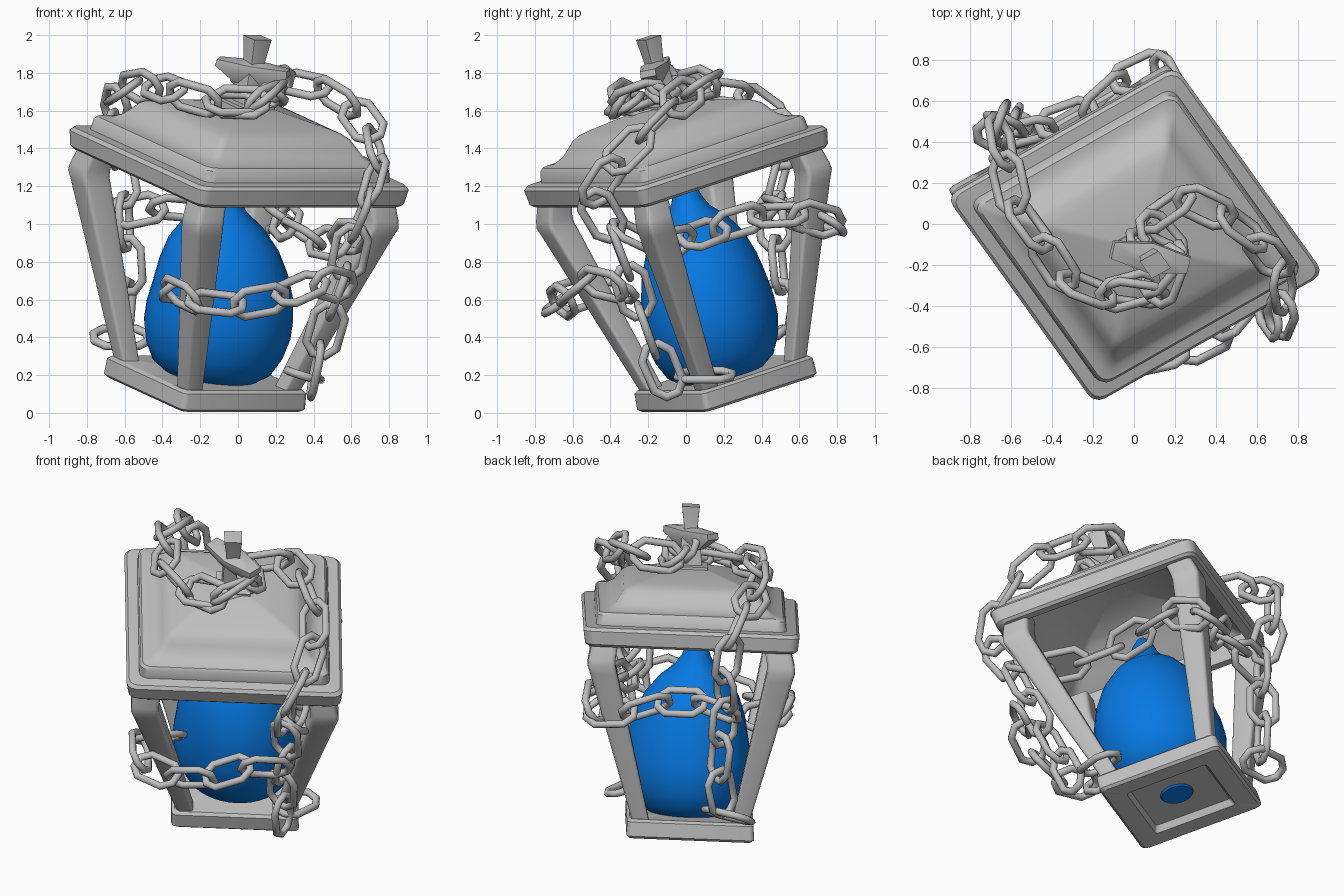
import bpy, bmesh, math
from mathutils import Vector, Matrix

if "Cube" in bpy.data.objects:
    bpy.data.objects.remove(bpy.data.objects["Cube"])


def mat(name, c):
    m = bpy.data.materials.new(name)
    m.diffuse_color = (*c, 1)
    m.use_nodes = True
    m.node_tree.nodes["Principled BSDF"].inputs["Base Color"].default_value = m.diffuse_color
    return m


METAL = mat("grey_metal", (0.52, 0.52, 0.52))
BLUE = mat("blue_glass", (0.002, 0.19, 0.76))

# tilted, slightly skewed lantern frame: u, v across, w along the lantern axis
U = Vector((0.880, 0.500, 0.0))
V = Vector((-0.570, 0.795, 0.262))
W = Vector((0.145, -0.214, 0.965))
O = Vector((-0.180, 0.220, 0.10))
M = Matrix((U, V, W)).transposed().to_4x4()
M.translation = O


def finish(bm, name, material, matrix=None, angle=35):
    bmesh.ops.recalc_face_normals(bm, faces=bm.faces)
    if matrix:
        bm.transform(matrix)
    me = bpy.data.meshes.new(name)
    bm.to_mesh(me)
    bm.free()
    ob = bpy.data.objects.new(name, me)
    bpy.context.collection.objects.link(ob)
    me.materials.append(material)
    bpy.ops.object.select_all(action='DESELECT')
    ob.select_set(True)
    bpy.context.view_layer.objects.active = ob
    bpy.ops.object.shade_smooth_by_angle(angle=math.radians(angle))
    return ob


def skin(bm, rings, closed=False):
    """Join vertex rings with quads; cap the ends unless closed."""
    vs = [[bm.verts.new(p) for p in r] for r in rings]
    n = len(vs[0])
    for k in range(len(vs) if closed else len(vs) - 1):
        a, b = vs[k], vs[(k + 1) % len(vs)]
        for i in range(n):
            j = (i + 1) % n
            bm.faces.new((a[i], a[j], b[j], b[i]))
    if not closed:
        bm.faces.new(vs[0])
        bm.faces.new(vs[-1])


def square(h, t, r, cx=0, cy=0):
    """Rounded square ring of half size h at height t."""
    pts = []
    for q in range(4):
        for s in range(4):
            a = math.pi / 2 * (q + s / 3)
            c = math.pi / 4 + q * math.pi / 2
            d = (h - r) * math.sqrt(2)
            pts.append(Vector((cx + d * math.cos(c) + r * math.cos(a),
                               cy + d * math.sin(c) + r * math.sin(a), t)))
    return pts


def square_loft(name, prof, round_=0.1):
    bm = bmesh.new()
    skin(bm, [square(h, t, h * round_) for h, t in prof])
    return finish(bm, name, METAL, M)


# roof shell: hollow underside, rim, ledge, curved slope and shallow top
square_loft("roof", [(0.06, 1.55), (0.31, 1.49), (0.38, 1.44), (0.46, 1.36), (0.54, 1.29),
                     (0.56, 1.19), (0.61, 1.19), (0.625, 1.205),
                     (0.635, 1.285), (0.62, 1.305), (0.56, 1.31), (0.553, 1.37),
                     (0.54, 1.385), (0.495, 1.39), (0.45, 1.42), (0.42, 1.46),
                     (0.395, 1.495), (0.365, 1.515), (0.32, 1.53), (0.06, 1.595)], 0.09)

# base with a recess below
square_loft("base", [(0.23, 0.04), (0.25, 0.0), (0.36, 0.0), (0.375, 0.015),
                     (0.372, 0.10), (0.355, 0.115), (0.05, 0.115)], 0.08)

# four corner posts, widening upwards and kinked at the top
for name, sx, sy in (("left_post", -1, 1), ("front_post", -1, -1),
                     ("right_post", 1, -1), ("back_post", 1, 1)):
    bm = bmesh.new()
    skin(bm, [square(h, t, h * 0.3, sx * c, sy * c) for c, h, t in
              ((0.292, 0.05, 0.10), (0.515, 0.08, 1.02), (0.528, 0.082, 1.07),
               (0.526, 0.08, 1.11), (0.50, 0.075, 1.24))])
    finish(bm, name, METAL, M)

# finial: foot plate, neck, pointed cross bar, tip
square_loft("finial_neck", [(0.10, 1.56), (0.10, 1.60), (0.065, 1.605),
                            (0.055, 1.78)], 0.04)
square_loft("finial_tip", [(0.040, 1.76), (0.040, 1.83), (0.052, 1.955)], 0.06)
bm = bmesh.new()
skin(bm, [[Vector((x * s, y * s, t)) for x, y in
           ((-0.185, -0.045), (0, -0.08), (0.185, -0.045), (0.185, 0.045), (0, 0.08), (-0.185, 0.045))]
          for s, t in ((0.45, 1.70), (1.0, 1.775), (0.97, 1.81), (0.4, 1.825))])
finish(bm, "finial_bar", METAL, M @ Matrix.Rotation(-math.pi / 4, 4, 'Z'))

# teardrop glass bulb, its neck leaning slightly back to the left
bm = bmesh.new()
prof = [(0.09, 0.03), (0.12, 0.075), (0.22, 0.10), (0.30, 0.16), (0.345, 0.25), (0.370, 0.36),
        (0.370, 0.46), (0.353, 0.58), (0.325, 0.70), (0.278, 0.82), (0.20, 0.93),
        (0.12, 1.00), (0.085, 1.06), (0.062, 1.13), (0.03, 1.18)]
rings = []
for r, t in prof:
    s = -0.012 + 0.05 * max(0, (t - 0.6) / 0.5)
    rings.append([Vector((r * math.cos(a) - s, r * math.sin(a) + s, t)) for a in
                  [math.tau * i / 40 for i in range(40)]])
skin(bm, rings)
finish(bm, "glass_bulb", BLUE, M, 50)


# chain links: stretched octagons of round wire
def add_link(bm, mx, L=0.142, H=0.082, wire=0.022, sides=8):
    path = [Vector(p) for p in ((L, -0.034, 0), (L, 0.034, 0), (0.085, H, 0), (-0.085, H, 0),
                                (-L, 0.034, 0), (-L, -0.034, 0), (-0.085, -H, 0), (0.085, -H, 0))]
    rings = []
    for i, p in enumerate(path):
        d0 = (p - path[i - 1]).normalized()
        d1 = (path[(i + 1) % 8] - p).normalized()
        d = (d0 + d1).normalized()
        side = Vector((d.y, -d.x, 0)) / d.dot(d1)
        rings.append([mx @ (p + wire * (math.cos(a) * side + math.sin(a) * Vector((0, 0, 1))))
                      for a in [math.tau * k / sides for k in range(sides)]])
    skin(bm, rings, True)


def spline(pts, steps=24):
    p = [Vector(q) for q in pts]
    p = [2 * p[0] - p[1]] + p + [2 * p[-1] - p[-2]]
    out = []
    for i in range(1, len(p) - 2):
        a, b, c, d = p[i - 1:i + 3]
        for s in range(steps):
            t = s / steps
            out.append(0.5 * (2 * b + (c - a) * t + (2 * a - 5 * b + 4 * c - d) * t * t
                              + (3 * b - a - 3 * c + d) * t ** 3))
    return out + [p[-2]]


def chain(name, pts, pitch=0.225, roll=0.6):
    path = spline(pts)
    total = sum((b - a).length for a, b in zip(path, path[1:]))
    pitch = total / round(total / pitch) * 0.998
    marks, acc = [path[0]], 0
    for a, b in zip(path, path[1:]):
        acc += (b - a).length
        if acc >= pitch:
            marks.append(b)
            acc -= pitch
    bm = bmesh.new()
    for i, (a, b) in enumerate(zip(marks, marks[1:])):
        x = (b - a).normalized()
        ref = Vector((0, 0, 1)) if abs(x.z) < 0.85 else Vector((0.6, -0.8, 0))
        y = ref.cross(x).normalized()
        R = Matrix((x, y, x.cross(y))).transposed().to_4x4()
        R = R @ Matrix.Rotation(roll + (i % 2) * math.pi / 2, 4, 'X')
        R.translation = (a + b) / 2
        add_link(bm, R)
    finish(bm, name, METAL, None, 50)


# chain from left post, over the roof, round the finial and down the right post
chain("long_chain", [(-0.60, 0.46, 0.44), (-0.58, 0.50, 0.70), (-0.60, 0.47, 0.95),
                     (-0.61, 0.46, 1.18), (-0.65, 0.52, 1.38), (-0.66, 0.48, 1.57),
                     (-0.63, 0.30, 1.69), (-0.57, 0.06, 1.72), (-0.43, -0.12, 1.74),
                     (-0.32, -0.29, 1.69), (-0.17, -0.36, 1.64), (0.0, -0.30, 1.65),
                     (0.15, -0.28, 1.63), (0.20, -0.13, 1.69), (0.07, -0.03, 1.71),
                     (0.12, 0.06, 1.75), (0.25, 0.13, 1.76), (0.38, 0.10, 1.74),
                     (0.50, -0.02, 1.69), (0.63, -0.10, 1.60), (0.71, -0.22, 1.48),
                     (0.74, -0.38, 1.32), (0.70, -0.50, 1.16), (0.62, -0.40, 0.98),
                     (0.58, -0.32, 0.78), (0.50, -0.25, 0.56), (0.44, -0.18, 0.36),
                     (0.39, -0.08, 0.12)])
# extra turn of chain at the finial foot
chain("finial_chain", [(-0.10, -0.32, 1.65), (0.06, -0.38, 1.64), (0.19, -0.26, 1.66),
                       (0.16, -0.08, 1.76), (0.02, -0.08, 1.78)], roll=1.0)
# chain across the front post
chain("front_chain", [(-0.22, -0.30, 0.64), (-0.35, -0.45, 0.66), (-0.34, -0.60, 0.63),
                      (-0.20, -0.68, 0.59), (0.0, -0.68, 0.57), (0.20, -0.64, 0.60),
                      (0.38, -0.56, 0.69), (0.50, -0.47, 0.70), (0.58, -0.35, 0.66)])
# chain from right post, round the back post, to the left post
chain("back_chain", [(0.62, -0.36, 0.98), (0.54, -0.14, 0.88), (0.40, 0.02, 0.92),
                     (0.27, 0.20, 0.99), (0.22, 0.42, 1.05), (0.22, 0.62, 1.05),
                     (0.13, 0.78, 1.00), (-0.02, 0.74, 1.00), (-0.14, 0.60, 1.06),
                     (-0.33, 0.50, 1.09), (-0.50, 0.46, 1.09), (-0.64, 0.42, 1.05)])

# loose end links hooked around the post feet
bm = bmesh.new()
for loc, ang, tilt in (((-0.62, 0.45, 0.40), 0.1, 0.6), ((0.35, 0.10, 0.20), 1.45, 0.3)):
    add_link(bm, Matrix.Translation(loc) @ Matrix.Rotation(ang, 4, 'Z')
             @ Matrix.Rotation(tilt, 4, 'X'))
finish(bm, "end_links", METAL, None, 50)
